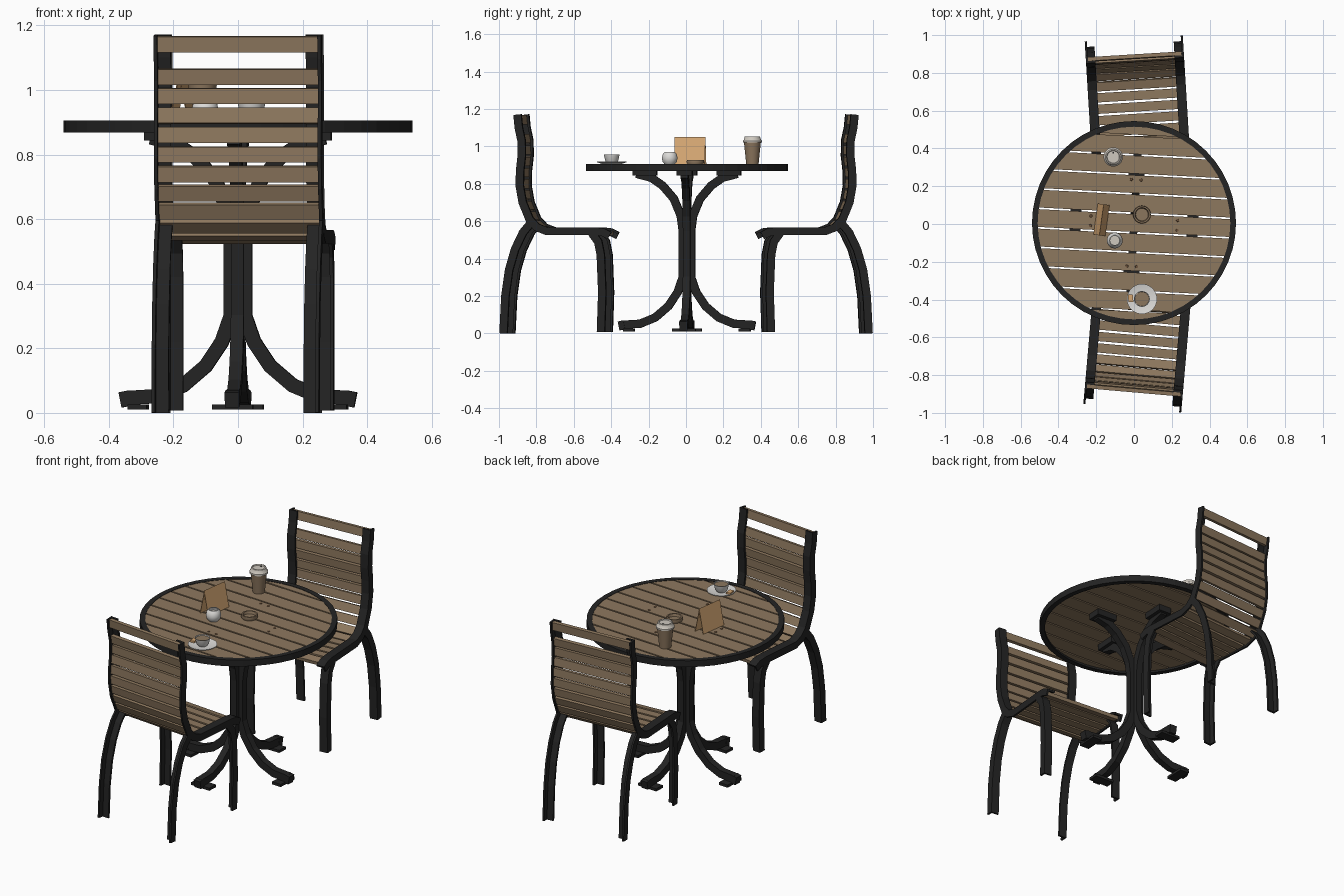
import bpy, bmesh, math
from mathutils import Matrix, Vector

if "Cube" in bpy.data.objects:
    bpy.data.objects.remove(bpy.data.objects["Cube"])

def material(name, rgb):
    m = bpy.data.materials.new(name)
    m.diffuse_color = (*rgb, 1)
    m.use_nodes = True
    m.node_tree.nodes["Principled BSDF"].inputs["Base Color"].default_value = m.diffuse_color
    return m

WOOD = material("brown wood", (0.27, 0.188, 0.113))
BLACK = material("black metal", (0.017, 0.017, 0.017))
WHITE = material("white china", (0.72, 0.71, 0.69))
CARD = material("tan card", (0.66, 0.38, 0.17))
COFFEE = material("coffee", (0.15, 0.085, 0.045))
PAPER = material("paper cup", (0.26, 0.18, 0.11))
LID = material("pale lid", (0.62, 0.58, 0.52))

def finish(bm, name, mat, matrix=Matrix(), smooth=False):
    bmesh.ops.remove_doubles(bm, verts=bm.verts, dist=1e-5)
    bmesh.ops.recalc_face_normals(bm, faces=bm.faces)
    me = bpy.data.meshes.new(name)
    bm.to_mesh(me)
    bm.free()
    me.materials.append(mat)
    ob = bpy.data.objects.new(name, me)
    bpy.context.collection.objects.link(ob)
    ob.matrix_world = matrix
    if smooth:
        bpy.ops.object.select_all(action='DESELECT')
        ob.select_set(True)
        bpy.context.view_layer.objects.active = ob
        bpy.ops.object.shade_smooth_by_angle(angle=math.radians(40))
    return ob

def offset(path, dist):
    """Shift a 2D polyline sideways with mitred corners."""
    p = [Vector(q) for q in path]
    out = []
    for i, q in enumerate(p):
        t = [(p[j + 1] - p[j]).normalized() for j in (i - 1, i) if 0 <= j < len(p) - 1]
        n = sum((Vector((v.y, -v.x)) for v in t), Vector((0, 0))).normalized()
        c = n.dot(Vector((t[0].y, -t[0].x)))
        out.append(q + n * dist / c)
    return out

def ribbon(bm, path, a, b, x0, x1):
    """Sweep a rectangle along a path in the y-z plane."""
    rings = []
    for pa, pb in zip(offset(path, a), offset(path, b)):
        rings.append([bm.verts.new((x, q.x, q.y))
                      for x, q in ((x0, pa), (x1, pa), (x1, pb), (x0, pb))])
    for r, s in zip(rings, rings[1:]):
        for k in range(4):
            bm.faces.new((r[k], r[(k + 1) % 4], s[(k + 1) % 4], s[k]))
    bm.faces.new(rings[0])
    bm.faces.new(rings[-1][::-1])

def box(bm, size, loc, rot=0):
    m = Matrix.Translation(loc) @ Matrix.Rotation(rot, 4, 'Z') @ Matrix.Diagonal((*size, 1))
    bmesh.ops.create_cube(bm, size=1, matrix=m)

def lathe(name, profile, loc, mat, seg=32, smooth=True):
    bm = bmesh.new()
    vs = [bm.verts.new((r, 0, z)) for r, z in profile]
    es = [bm.edges.new(e) for e in zip(vs, vs[1:])]
    bmesh.ops.spin(bm, geom=vs + es, cent=(0, 0, 0), axis=(0, 0, 1),
                   angle=2 * math.pi, steps=seg)
    return finish(bm, name, mat, Matrix.Translation(loc), smooth)

def walk(path, s):
    """Point at distance s along the path."""
    for a, b in zip(path, path[1:]):
        L = (b - a).length
        if s <= L:
            return a.lerp(b, s / L)
        s -= L
    return None

# ---- chairs: one L-section rail for back and seat, plus legs and slats
RAIL = [(.88, 1.17), (.873, 1.10), (.858, 1.03), (.857, .95), (.866, .87), (.868, .79),
        (.852, .70), (.815, .61), (.775, .567), (.72, .546), (.46, .546), (.42, .541), (.385, .523)]
BACK_LEG = [(.80, .60), (.85, .54), (.893, .45), (.925, .34), (.945, .20), (.955, 0)]
FRONT_LEG = [(.48, .535), (.447, .49), (.433, .42), (.425, .22), (.432, .008)]

def to_local(path):
    return [Vector((.87 - d, z)) for d, z in path]

def chair(label, matrix):
    # ribbon normals point to the right of travel, so flip sign for the sitter's side
    for path, part in ((RAIL, "rails"), (BACK_LEG, "rear_legs"), (FRONT_LEG, "front_legs")):
        p = to_local(path)
        bm = bmesh.new()
        for sx in (-1, 1):
            ribbon(bm, p, -.021, .021, sx * .249, sx * .26)
            ribbon(bm, p, -.021, -.009, sx * .21, sx * .2495)
        finish(bm, f"{label}_chair_{part}", BLACK, matrix)
    p = to_local(RAIL)
    bm = bmesh.new()
    s = .004
    first = True
    while True:
        a, b = walk(p, s), walk(p, s + .049)
        if b is None:
            break
        ribbon(bm, [a, b], -.0085, .012, -.2485, .2485)
        s += .102 if first else .0605
        first = False
    finish(bm, f"{label}_chair_slats", WOOD, matrix)

def place(x, y, deg):
    return Matrix.Translation((x, y, 0)) @ Matrix.Rotation(math.radians(deg), 4, 'Z')

chair("front", place(0, -.87, -5))
chair("back", place(.005, .877, 183.5))

# ---- table top: rim and slats trimmed to a circle
TABLE = place(0, .005, -3)
rim = lathe("table_rim", [(.51, .868), (.54, .868), (.54, .906), (.51, .906), (.51, .868)],
            (0, .005, 0), BLACK, 48, False)
bm = bmesh.new()
R, PITCH = .512, .103
for k in range(-5, 6):
    y0 = max(k * PITCH - PITCH / 2 + .0045, -R + .002)
    y1 = min(k * PITCH + PITCH / 2 - .0045, R - .002)
    ys = [y0 + (y1 - y0) * i / 6 for i in range(7)]
    pts = [(math.sqrt(R * R - y * y), y) for y in ys]
    pts += [(-x, y) for x, y in reversed(pts)]
    f = bm.faces.new([bm.verts.new((x, y, .88)) for x, y in pts])
    ex = bmesh.ops.extrude_face_region(bm, geom=[f])
    bmesh.ops.translate(bm, vec=(0, 0, .024),
                        verts=[v for v in ex['geom'] if isinstance(v, bmesh.types.BMVert)])
finish(bm, "table_slats", WOOD, TABLE)

# ---- pedestal: four curved bars with brackets, feet and screws
BAR = [(.27, .853), (.19, .832), (.13, .79), (.07, .72), (.033, .63), (.022, .55), (.022, .30),
       (.05, .22), (.10, .145), (.17, .085), (.25, .052), (.35, .046)]
legs, screws = bmesh.new(), bmesh.new()
for k in range(4):
    bm = bmesh.new()
    ribbon(bm, BAR, -.022, .022, -.02, .02)
    ribbon(bm, [(.16, .862), (.29, .862)], -.018, .018, -.042, .042)   # top bracket
    ribbon(bm, [(.335, .046), (.365, .04)], -.024, .024, -.022, .022)  # toe
    box(bm, (.125, .06, .016), (0, .31, .018))                         # foot pad
    bm.transform(Matrix.Rotation(k * math.pi / 2, 4, 'Z'))
    tmp = bpy.data.meshes.new("tmp")
    bm.to_mesh(tmp)
    bm.free()
    legs.from_mesh(tmp)
    bpy.data.meshes.remove(tmp)
    for s in (-.026, .026):
        m = Matrix.Rotation(k * math.pi / 2, 4, 'Z') @ Matrix.Translation((s, .23, .904))
        bmesh.ops.create_cone(screws, cap_ends=True, segments=10, radius1=.009,
                              radius2=.007, depth=.006, matrix=m)
finish(legs, "table_pedestal", BLACK, TABLE)
finish(screws, "table_screws", COFFEE, TABLE)

Z = .904
# ---- takeaway cup
lathe("takeaway_cup", [(0, 0), (.033, 0), (.045, .118), (0, .118)], (-.11, .355, Z), PAPER)
lathe("takeaway_lid", [(0, .116), (.051, .116), (.051, .126), (.046, .13), (.041, .148),
                       (.035, .15), (.032, .144), (0, .144)], (-.11, .355, Z), LID)
bm = bmesh.new()
box(bm, (.008, .008, .002), (-.11, .377, Z + .145))
finish(bm, "lid_sip_hole", BLACK)

# ---- folded menu card
bm = bmesh.new()
ribbon(bm, [(-.03, 0), (0, .138), (.03, 0)], -.0015, .0015, -.083, .083)
finish(bm, "menu_card", CARD, Matrix.Translation((-.172, .022, Z)) @ Matrix.Rotation(math.radians(82), 4, 'Z'))

# ---- sugar pot
lathe("sugar_pot", [(0, 0), (.027, 0), (.038, .014), (.042, .034), (.037, .055), (.028, .066),
                    (.024, .066), (.032, .05), (.034, .034), (0, .03)], (-.102, -.087, Z), WHITE)
lathe("sugar", [(0, .044), (.033, .044)], (-.102, -.087, Z), LID)

# ---- ashtray
lathe("ashtray", [(0, 0), (.042, 0), (.047, .012), (.045, .023), (.037, .023), (.033, .008), (0, .008)],
      (.042, .05, Z), PAPER)

# ---- coffee cup on saucer with biscuit
C = (.042, -.397, Z)
lathe("saucer", [(0, 0), (.045, 0), (.08, .011), (.08, .014), (.045, .006), (0, .006)], C, WHITE)
lathe("coffee_cup", [(0, .006), (.025, .006), (.035, .02), (.042, .052), (.039, .052),
                     (.033, .022), (0, .014)], C, WHITE)
lathe("coffee", [(0, .046), (.039, .046)], C, PAPER)
bm = bmesh.new()
box(bm, (.026, .04, .01), (-.018, -.393, Z + .017), .1)
finish(bm, "biscuit", CARD)
